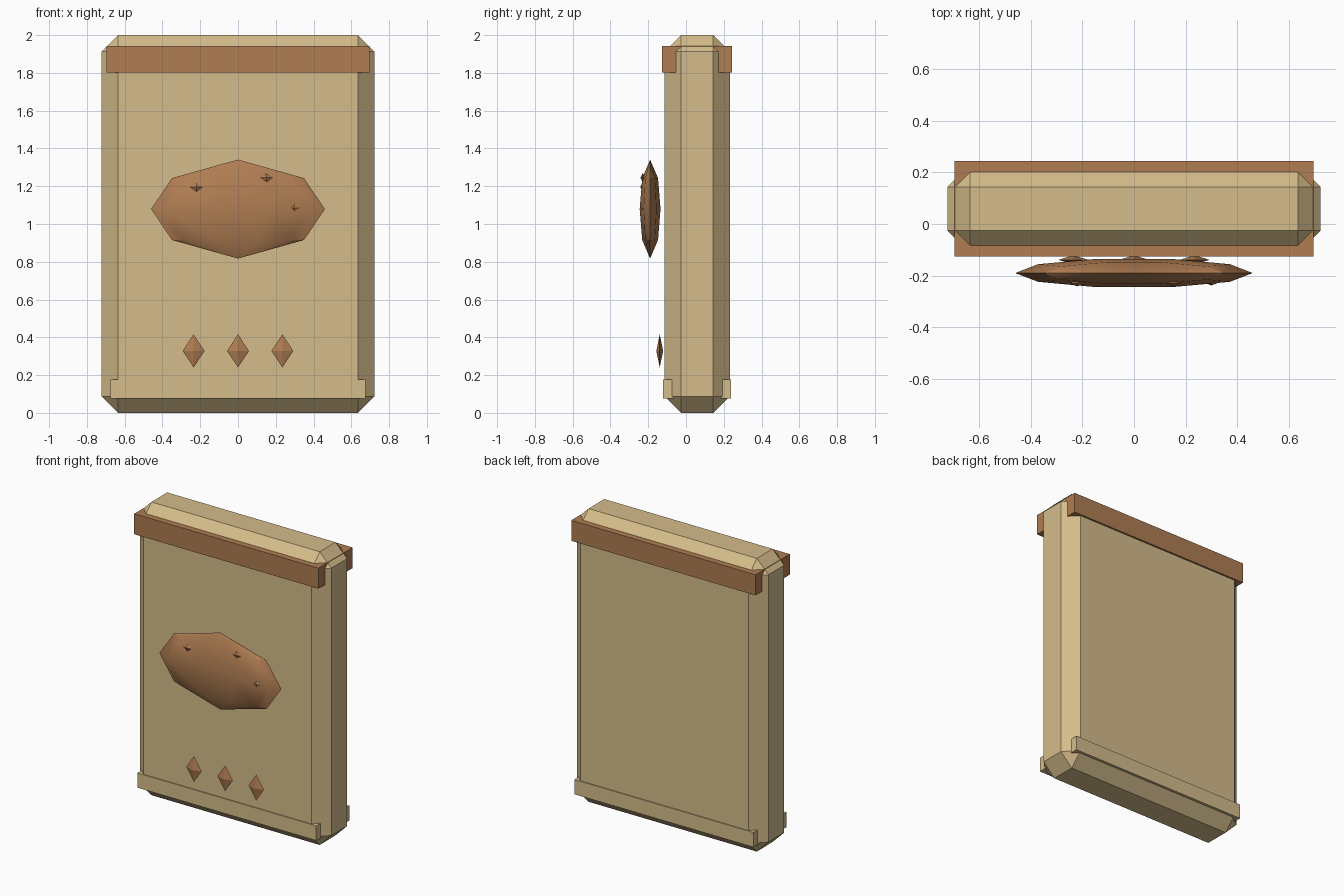
import bpy
import bmesh
from math import sin, cos, tau
from mathutils import Matrix

if "Cube" in bpy.data.objects:
    bpy.data.objects.remove(bpy.data.objects["Cube"])


def material(name, srgb):
    colour = [(c / 255) ** 2.2 for c in srgb] + [1]
    mat = bpy.data.materials.new(name)
    mat.use_nodes = True
    mat.diffuse_color = colour
    mat.node_tree.nodes["Principled BSDF"].inputs["Base Color"].default_value = colour
    return mat


tan = material("tan", (212, 187, 138))
brown = material("brown", (174, 124, 83))


def add_object(name, bm, mat):
    bmesh.ops.recalc_face_normals(bm, faces=bm.faces)
    mesh = bpy.data.meshes.new(name)
    bm.to_mesh(mesh)
    bm.free()
    mesh.materials.append(mat)
    obj = bpy.data.objects.new(name, mesh)
    bpy.context.collection.objects.link(obj)
    return obj


def box(name, size, centre, mat, chamfer=0):
    bm = bmesh.new()
    bmesh.ops.create_cube(bm, size=1, matrix=Matrix.Translation(centre) @ Matrix.Diagonal((*size, 1)))
    if chamfer:
        bmesh.ops.bevel(bm, geom=bm.edges[:], offset=chamfer, segments=1, affect='EDGES')
    return add_object(name, bm, mat)


def faceted_blob(name, radii, centre, mat, sides, rings):
    """Closed lathe about z: rings of (radius, height) between two poles."""
    bm = bmesh.new()
    place = Matrix.Translation(centre) @ Matrix.Diagonal((*radii, 1))
    top = bm.verts.new((0, 0, 1))
    bottom = bm.verts.new((0, 0, -1))
    loops = [[bm.verts.new((r * cos(tau * i / sides), r * sin(tau * i / sides), h))
              for i in range(sides)] for r, h in rings]
    for i in range(sides):
        j = (i + 1) % sides
        bm.faces.new((top, loops[0][i], loops[0][j]))
        bm.faces.new((bottom, loops[-1][j], loops[-1][i]))
        for a, b in zip(loops, loops[1:]):
            bm.faces.new((a[i], b[i], b[j], a[j]))
    bm.transform(place)
    return add_object(name, bm, mat)


# Chamfered bag body with its top band and bottom seam
box("bag_body", (1.446, 0.346, 2), (0, 0.059, 1), tan, chamfer=0.088)
box("top_band", (1.39, 0.37, 0.14), (0, 0.059, 1.872), brown)
box("bottom_seam", (1.35, 0.36, 0.1), (0, 0.059, 0.127), tan)

# Smooth oval emblem
oval = faceted_blob("oval_emblem", (0.46, 0.058, 0.262), (0, -0.19, 1.079), brown,
                    10, [(0.76, 0.625), (1, 0), (0.76, -0.625)])
bpy.context.view_layer.objects.active = oval
oval.select_set(True)
bpy.ops.object.shade_smooth_by_angle(angle=0.6)
oval.select_set(False)

# Small bumps on the oval
for i, (x, y, z) in enumerate([(-0.22, -0.23, 1.195), (0.15, -0.229, 1.245), (0.3, -0.226, 1.085)]):
    faceted_blob(f"oval_bump_{i + 1}", (0.032, 0.012, 0.024), (x, y, z), brown, 4, [(1, 0)])

# Row of three diamonds
for i in range(3):
    faceted_blob(f"diamond_{i + 1}", (0.058, 0.018, 0.088), (0.235 * (i - 1), -0.139, 0.328),
                 brown, 4, [(1, 0)])
